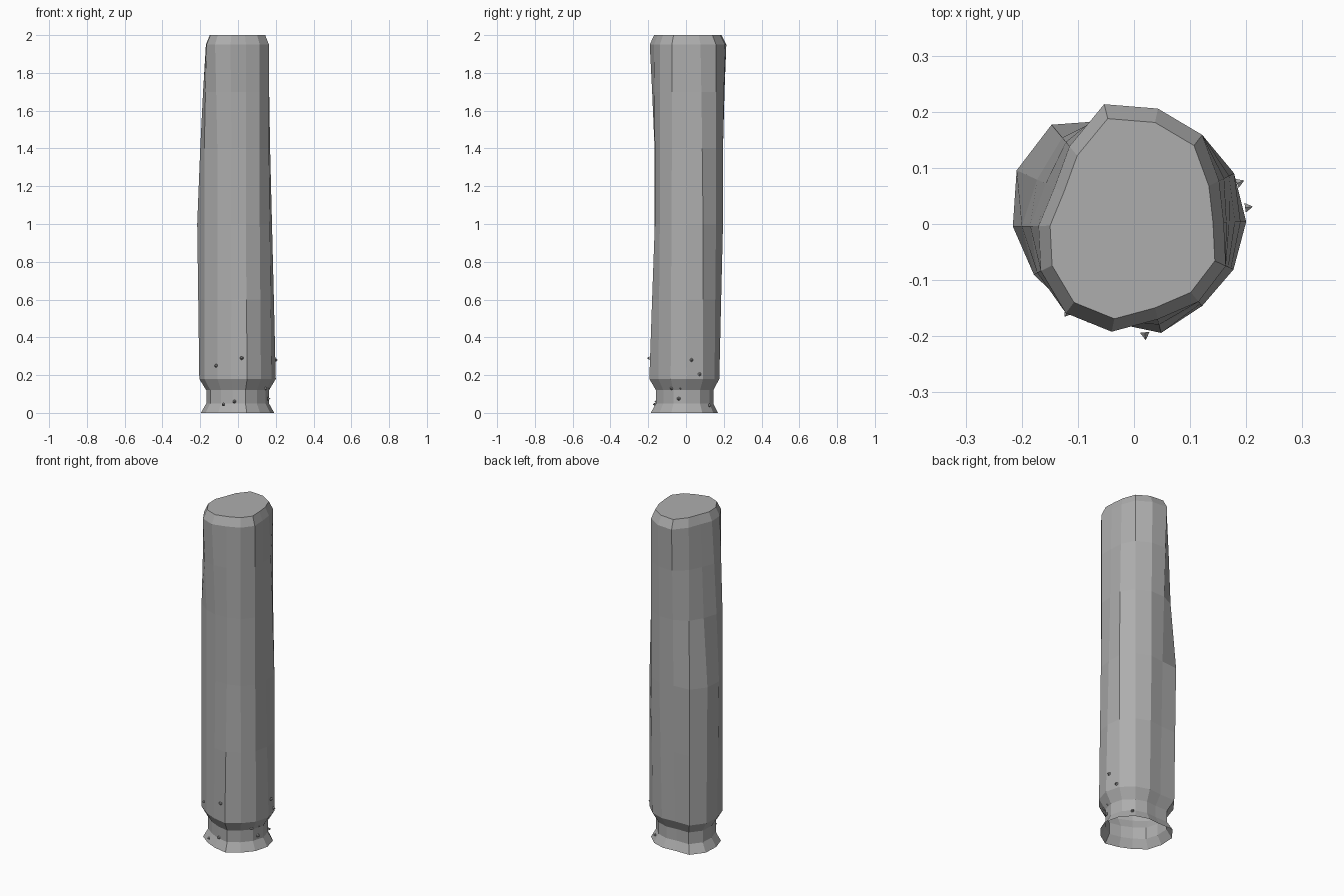
import bpy
import bmesh
from math import cos, sin, tau
from mathutils import Vector

if "Cube" in bpy.data.objects:
    bpy.data.objects.remove(bpy.data.objects["Cube"])

SIDES = 14


def make_material(name, colour):
    material = bpy.data.materials.new(name)
    material.use_nodes = True
    material.diffuse_color = colour
    material.node_tree.nodes["Principled BSDF"].inputs["Base Color"].default_value = colour
    return material


def make_object(name, bm, material):
    mesh = bpy.data.meshes.new(name)
    bm.to_mesh(mesh)
    bm.free()
    mesh.materials.append(material)
    obj = bpy.data.objects.new(name, mesh)
    bpy.context.collection.objects.link(obj)
    return obj


grey = make_material("stone grey", (0.42, 0.42, 0.42, 1.0))

# Radii around the post in hundredths, counter-clockwise from +x
foot = [20, 20, 19, 18, 17.5, 22, 22, 20.5, 20, 18, 18, 20, 19, 19.5]
waist = [18, 20, 20, 20, 19, 23, 23, 21.6, 20, 18, 17, 17, 18, 18.5]
chest = [17, 19, 20, 20, 20, 20, 19, 20, 20, 18, 17, 17, 18, 18]
crown = [16, 17, 20, 21, 22, 18, 15.6, 17, 18.6, 20, 19.6, 17.5, 18, 18]


def blend(first, second, t):
    return [a + (b - a) * t for a, b in zip(first, second)]


# Height, radii and scale of each ring, from the flared foot to the top
rings = [
    (0, foot, 0.96),
    (0.05, foot, 0.82),
    (0.12, foot, 0.82),
    (0.18, foot, 1),
    (0.6, blend(foot, waist, 0.5), 1),
    (1, waist, 1),
    (1.4, chest, 1),
    (1.7, blend(chest, crown, 0.5), 1),
    (1.95, crown, 1),
    (2, crown, 0.88),
]

# Post: irregular loft, open underneath and capped on top
bm = bmesh.new()
loops = []
for z, radii, scale in rings:
    loop = []
    for i, radius in enumerate(radii):
        angle = tau * i / SIDES + 0.02
        r = radius * scale / 100
        loop.append(bm.verts.new((r * cos(angle), r * sin(angle), z)))
    loops.append(loop)
for low, high in zip(loops, loops[1:]):
    for i in range(SIDES):
        j = (i + 1) % SIDES
        bm.faces.new((low[i], low[j], high[j], high[i]))
bm.faces.new(loops[-1])
make_object("post", bm, grey)

# Tiny thorns pointing outward around the lower part
thorns = [
    (0.02, -0.2, 0.29), (-0.12, -0.16, 0.25), (-0.08, -0.17, 0.045),
    (-0.02, -0.16, 0.06), (0.205, 0.03, 0.28), (0.19, 0.075, 0.205),
    (0.165, -0.04, 0.075), (0.16, -0.03, 0.13), (0.15, -0.08, 0.13),
    (0.12, 0.13, 0.04),
]
for number, place in enumerate(thorns):
    bm = bmesh.new()
    bmesh.ops.create_cone(bm, cap_ends=True, segments=6, radius1=0.01,
                          radius2=0, depth=0.014)
    thorn = make_object(f"thorn_{number}", bm, grey)
    thorn.location = place
    outward = Vector((place[0], place[1], 0))
    thorn.rotation_euler = outward.to_track_quat("Z", "Y").to_euler()
